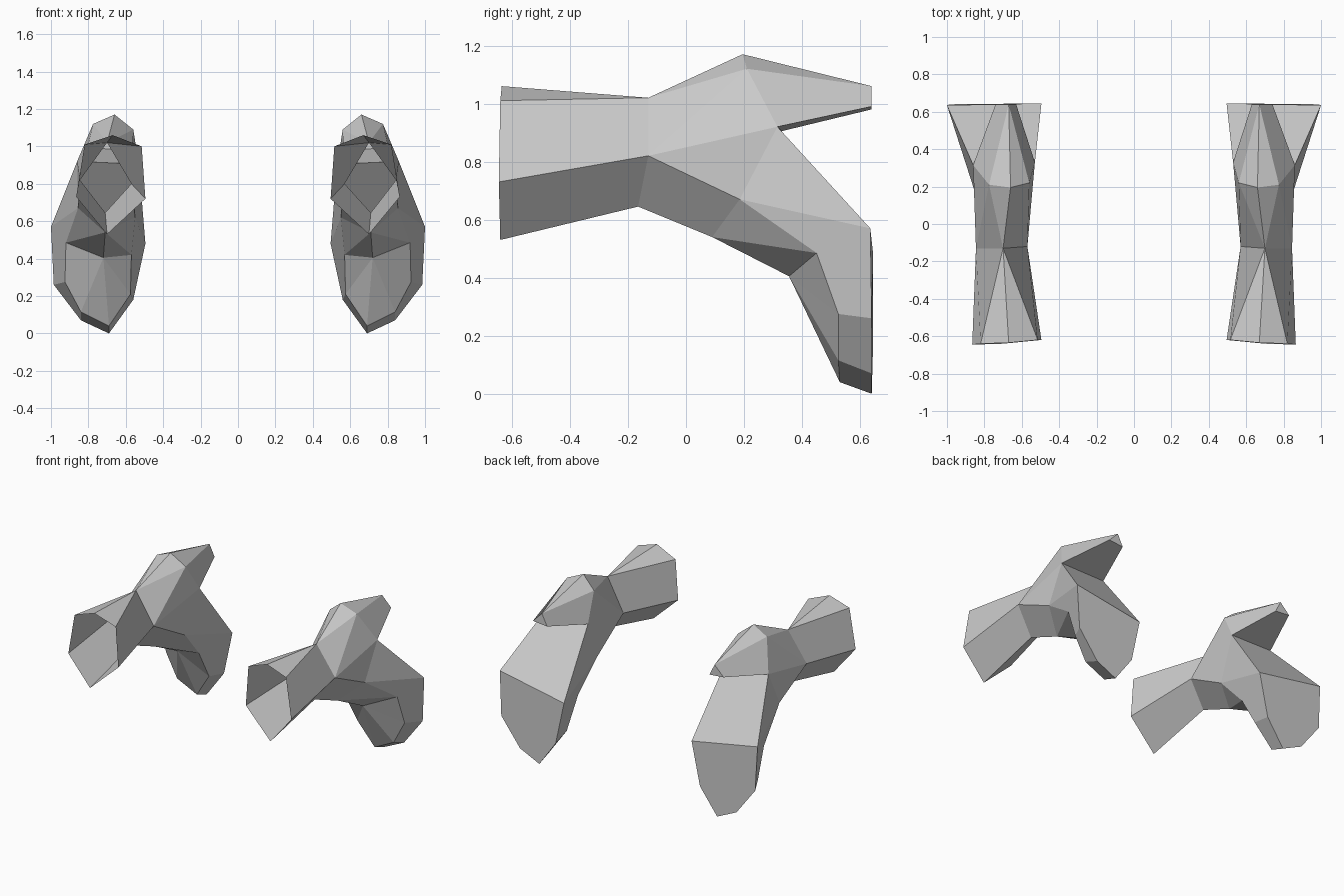
import bpy
import bmesh

cube = bpy.data.objects.get("Cube")
if cube:
    bpy.data.objects.remove(cube, do_unlink=True)

# One plain grey for everything
grey = bpy.data.materials.new("plain_grey")
grey.use_nodes = True
colour = (0.6, 0.6, 0.6, 1)
grey.diffuse_color = colour
grey.node_tree.nodes["Principled BSDF"].inputs["Base Color"].default_value = colour


def build_limb(name, sign):
    """Forked hollow limb: an open sleeve that splits into a prong and a bent leg."""
    bm = bmesh.new()

    def point(x, y, z):
        return bm.verts.new((sign * x, y, z))

    def face(*verts):
        return bm.faces.new(verts)

    # Centre line points
    mouth_top = point(.67, -.635, 1.06)
    mouth_bottom = point(.70, -.64, .53)
    waist_top = point(.70, -.13, 1.02)
    waist_bottom = point(.71, -.165, .645)
    ridge_top = point(.66, .195, 1.17)
    prong_top = point(.67, .64, 1.06)
    hip_bottom = point(.71, .09, .54)
    knee_bottom = point(.72, .355, .405)
    toe = point(.69, .53, .04)
    heel = point(.69, .64, 0)

    # Paired points, outer side then inner side
    mouth_high = point(.82, -.64, 1.01), point(.515, -.62, 1.0)
    mouth_low = point(.865, -.645, .73), point(.495, -.62, .72)
    waist = point(.845, -.13, .82), point(.57, -.12, .80)
    ridge = point(.775, .21, 1.12), point(.56, .22, 1.09)
    crotch = point(.86, .315, .92), point(.53, .33, .905)
    prong = point(.74, .64, .99), point(.63, .64, .98)
    hip = point(.855, .185, .67), point(.55, .20, .62)
    knee = point(.92, .45, .485), point(.57, .38, .42)
    shin = ([point(.925, .525, .275), point(.84, .525, .115)],
            [point(.575, .50, .21)])
    rim = ([point(1, .635, .57), point(.985, .64, .26), point(.84, .64, .07)],
           [point(.495, .645, .48), point(.56, .645, .18)])

    for s in (0, 1):
        # Open sleeve
        face(mouth_top, mouth_high[s], waist_top)
        face(mouth_high[s], mouth_low[s], waist[s], waist_top)
        face(mouth_low[s], mouth_bottom, waist_bottom, waist[s])
        # Shoulder and prong
        face(waist_top, ridge[s], ridge_top)
        face(waist_top, waist[s], ridge[s])
        face(waist[s], crotch[s], ridge[s])
        face(ridge_top, ridge[s], prong_top)
        face(ridge[s], crotch[s], prong[s], prong_top)
        # Thigh
        face(waist[s], hip[s], crotch[s])
        face(crotch[s], hip[s], rim[s][0])
        face(waist[s], waist_bottom, hip_bottom, hip[s])
        face(hip[s], hip_bottom, knee[s])
        face(hip_bottom, knee_bottom, knee[s])
        # Lower leg side, front and sole
        face(hip[s], knee[s], shin[s][0], rim[s][1], rim[s][0])
        path = [knee[s]] + shin[s] + [toe]
        for a, b in zip(path, path[1:]):
            face(knee_bottom, a, b)
        back = rim[s][1:] + [heel]
        for i in range(len(back) - 1):
            face(path[i + 1], path[i + 2], back[i + 1], back[i])

    # Closed back ends and the fork between them
    face(prong_top, *prong)
    face(prong[0], prong[1], crotch[1], crotch[0])
    face(crotch[0], crotch[1], rim[1][0], rim[0][0])
    face(*rim[0], heel, *reversed(rim[1]))

    bmesh.ops.recalc_face_normals(bm, faces=bm.faces)
    mesh = bpy.data.meshes.new(name)
    bm.to_mesh(mesh)
    bm.free()
    mesh.materials.append(grey)
    limb = bpy.data.objects.new(name, mesh)
    bpy.context.collection.objects.link(limb)


# Mirrored pair
for name, sign in (("left_limb", 1), ("right_limb", -1)):
    build_limb(name, sign)
